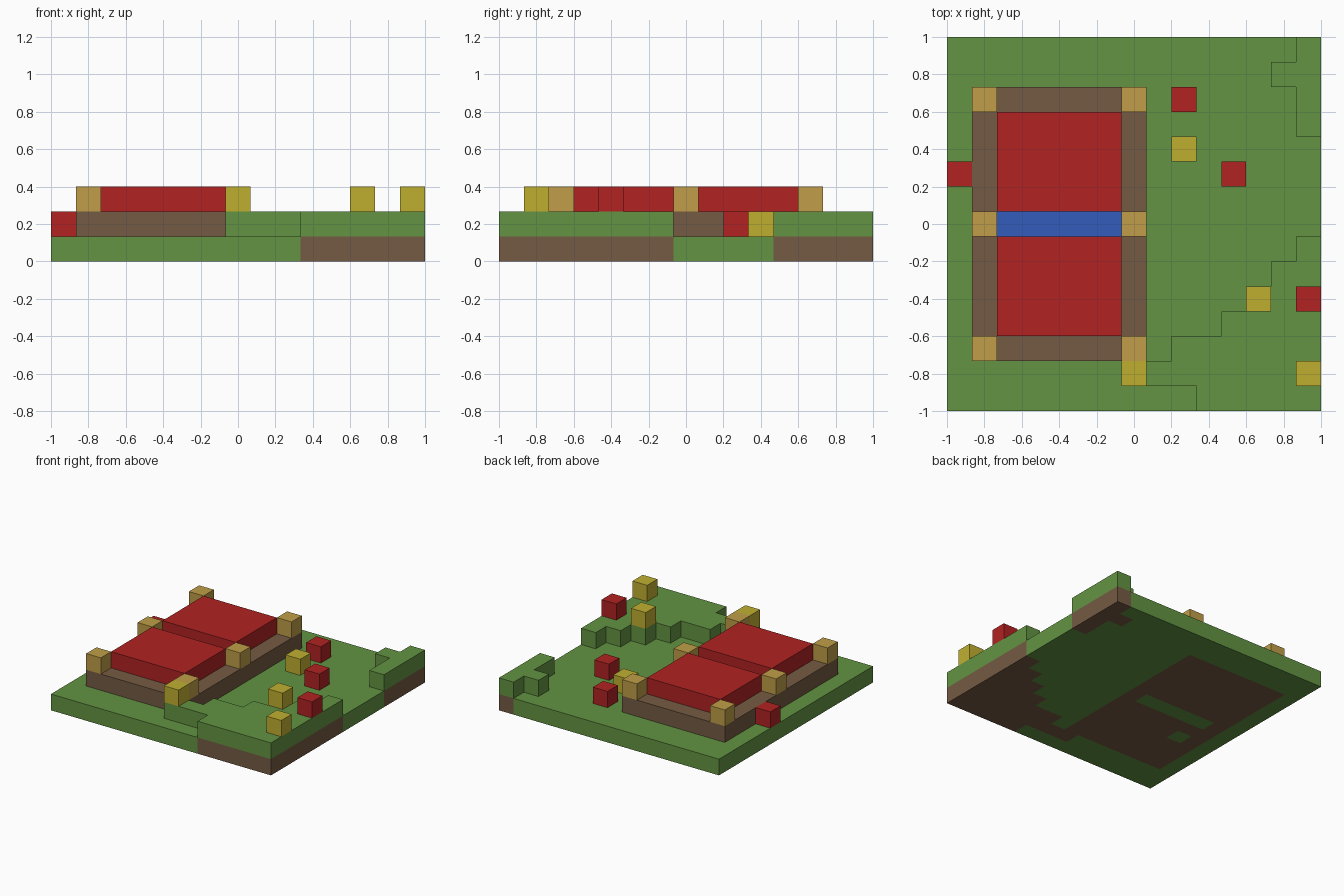
import bpy
import bmesh
from mathutils import Vector

cube = bpy.data.objects.get("Cube")
if cube:
    bpy.data.objects.remove(cube, do_unlink=True)

N = 15          # blocks along each side
U = 2 / N       # block size


def material(name, rgb):
    """Flat material from an sRGB colour."""
    lin = [((c / 255 + 0.055) / 1.055) ** 2.4 for c in rgb]
    m = bpy.data.materials.new(name)
    m.use_nodes = True
    m.diffuse_color = (*lin, 1)
    m.node_tree.nodes["Principled BSDF"].inputs["Base Color"].default_value = (*lin, 1)
    return m


grass = material("grass green", (99, 148, 66))
dirt = material("earth brown", (117, 91, 67))
red = material("deep red", (178, 34, 34))
blue = material("water blue", (52, 92, 186))
tan = material("tan wood", (192, 158, 72))
yellow = material("flower yellow", (192, 175, 48))


def box(x0, x1, y0, y1, z):
    """Set of block cells in an inclusive range on one layer."""
    return {(x, y, z) for x in range(x0, x1 + 1) for y in range(y0, y1 + 1)}


# Ground layer
ground = box(0, N - 1, 0, N - 1, 0)

# Stepped hill in the front corner: first column of each row
hill = set()
for row, start in enumerate((10, 7, 9, 11, 12, 13, 14)):
    hill |= box(start, N - 1, row, row, 1)

# Small ridge in the back corner
ridge = box(14, 14, 11, 14, 1) | {(13, 13, 1)}

# Raised frame, channel through its middle, red panels and posts
channel = box(2, 6, 7, 7, 1)
frame = box(1, 7, 2, 12, 1) - channel
posts = {(x, y, 2) for x in (1, 7) for y in (2, 7, 12)}
front_panel = box(2, 6, 3, 6, 2)
back_panel = box(2, 6, 8, 11, 2)

# Flowers, standing on the ground or on the hill
red_flowers = {(0, 9, 1), (9, 12, 1), (11, 9, 1), (14, 4, 2)}
yellow_flowers = {(9, 10, 1), (7, 1, 2), (12, 4, 2), (14, 1, 2)}

parts = [
    ("ground", ground, grass), ("hill", hill, grass), ("ridge", ridge, grass),
    ("raised_frame", frame, dirt), ("water_channel", channel, blue),
    ("front_panel", front_panel, red), ("back_panel", back_panel, red),
    ("corner_posts", posts, tan),
    ("red_flowers", red_flowers, red), ("yellow_flowers", yellow_flowers, yellow),
]
solid = set().union(*(cells for _, cells, _ in parts))

# Ground turns to earth where it is covered, apart from one hollow
covered = (hill | ridge | frame) - {(2, 5, 1)}


def build(name, cells, mat):
    """Mesh the outer skin of a set of blocks."""
    bm = bmesh.new()
    for cell in sorted(cells):
        centre = Vector(cell) + Vector((0.5, 0.5, 0.5))
        above = (cell[0], cell[1], cell[2] + 1)
        for axis in range(3):
            for sign in (-1, 1):
                near = list(cell)
                near[axis] += sign
                if tuple(near) in solid:
                    continue
                n, a, b = Vector(), Vector(), Vector()
                n[axis] = sign / 2
                a[(axis + 1) % 3] = 0.5
                b[(axis + 2) % 3] = sign / 2
                corners = (-a - b, a - b, a + b, b - a)
                face = bm.faces.new([bm.verts.new(centre + n + c) for c in corners])
                face.material_index = int(name == "ground" and above in covered)
    bmesh.ops.remove_doubles(bm, verts=bm.verts, dist=0.01)
    bmesh.ops.translate(bm, verts=bm.verts, vec=(-N / 2, -N / 2, 0))
    bmesh.ops.scale(bm, verts=bm.verts, vec=(U, U, U))
    mesh = bpy.data.meshes.new(name)
    bm.to_mesh(mesh)
    bm.free()
    mesh.materials.append(mat)
    if name == "ground":
        mesh.materials.append(dirt)
    bpy.context.collection.objects.link(bpy.data.objects.new(name, mesh))


for part in parts:
    build(*part)
